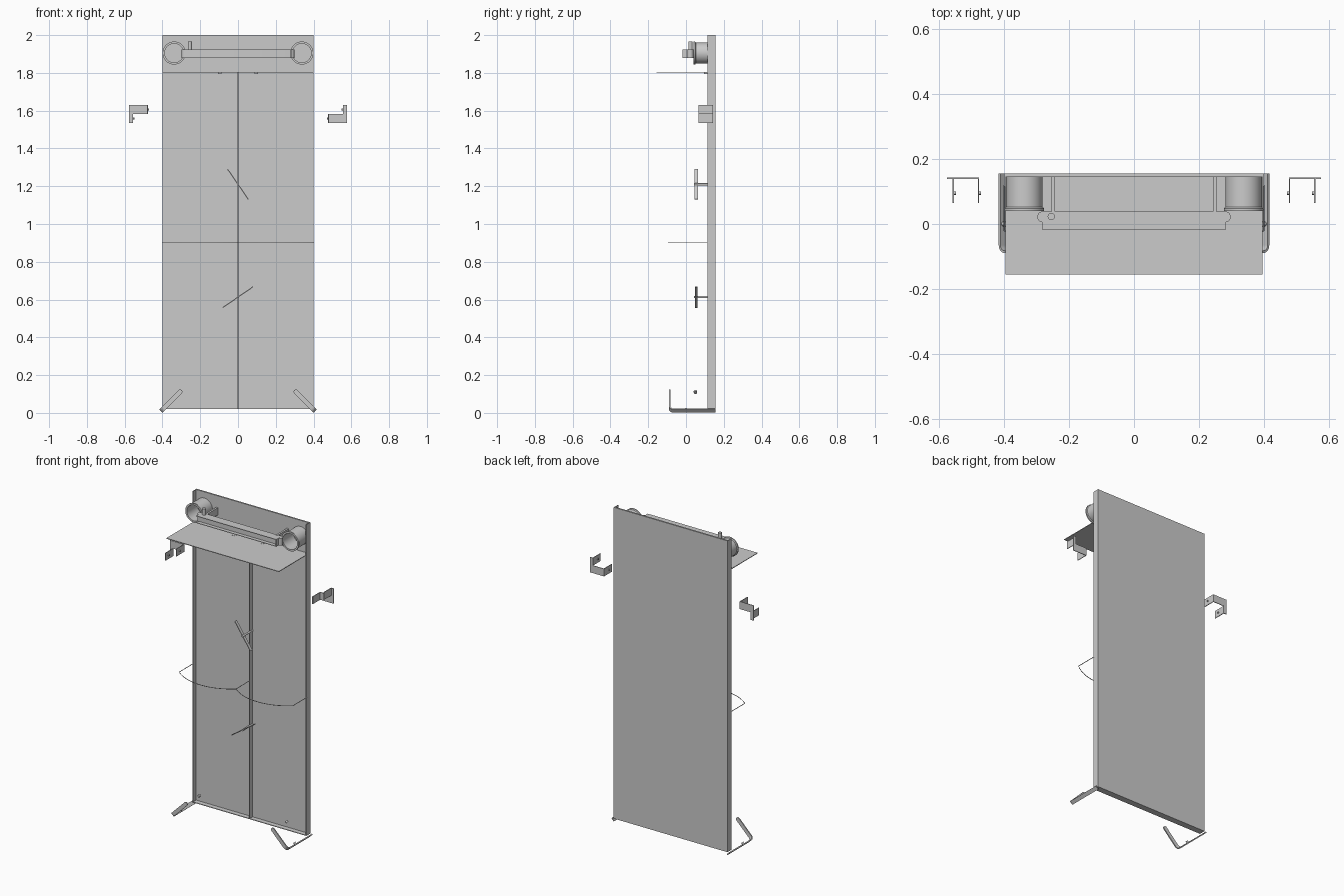
import bpy, bmesh
from math import sin, cos, pi, sqrt, atan2
from mathutils import Matrix, Vector

if "Cube" in bpy.data.objects:
    bpy.data.objects.remove(bpy.data.objects["Cube"])


def finish(name, bm, mirror=False, smooth=False):
    bmesh.ops.recalc_face_normals(bm, faces=bm.faces)
    me = bpy.data.meshes.new(name)
    bm.to_mesh(me)
    bm.free()
    ob = bpy.data.objects.new(name, me)
    bpy.context.collection.objects.link(ob)
    if mirror:
        ob.modifiers.new("mirror", 'MIRROR')
    if smooth:
        bpy.ops.object.select_all(action='DESELECT')
        ob.select_set(True)
        bpy.context.view_layer.objects.active = ob
        bpy.ops.object.shade_smooth_by_angle()
    return ob


def box(name, x, y, z, mirror=False, turn=None):
    """Box from ranges; turn = rotation about its centre, around y."""
    bm = bmesh.new()
    c = Vector(((x[0]+x[1])/2, (y[0]+y[1])/2, (z[0]+z[1])/2))
    m = Matrix.Translation(c)
    if turn is not None:
        m = m @ Matrix.Rotation(turn, 4, 'Y')
    bmesh.ops.create_cube(bm, size=1, matrix=m @ Matrix.Diagonal((x[1]-x[0], y[1]-y[0], z[1]-z[0], 1)))
    return finish(name, bm, mirror)


def rod(name, a, b, r, mirror=False, seg=20):
    a, b = Vector(a), Vector(b)
    bm = bmesh.new()
    m = Matrix.Translation((a+b)/2) @ (b-a).to_track_quat('Z', 'Y').to_matrix().to_4x4()
    bmesh.ops.create_cone(bm, cap_ends=True, segments=seg, radius1=r, radius2=r, depth=(b-a).length, matrix=m)
    return finish(name, bm, mirror, True)


def prism(name, pts, depth, m, mirror=False):
    """Outline in local xy, extruded evenly along local z."""
    bm = bmesh.new()
    f = bm.faces.new([bm.verts.new((p[0], p[1], -depth/2)) for p in pts])
    e = bmesh.ops.extrude_face_region(bm, geom=[f])
    bmesh.ops.translate(bm, verts=[v for v in e['geom'] if isinstance(v, bmesh.types.BMVert)], vec=(0, 0, depth))
    bm.transform(m)
    return finish(name, bm, mirror, True)


def lathe_y(name, prof, cx, cz, mirror=False):
    """Closed (radius, y) profile spun round a y axis."""
    bm = bmesh.new()
    vs = [bm.verts.new((cx+r, y, cz)) for r, y in prof]
    es = [bm.edges.new((vs[i], vs[(i+1) % len(vs)])) for i in range(len(vs))]
    bmesh.ops.spin(bm, geom=vs+es, cent=(cx, 0, cz), axis=(0, 1, 0), angle=2*pi, steps=40)
    bmesh.ops.remove_doubles(bm, verts=bm.verts, dist=1e-5)
    return finish(name, bm, mirror, True)


# Shallow open tray: back sheet, side flanges, bottom flange, divider
box("back_panel", (-.4, .4), (.145, .155), (.02, 2))
box("side_flange", (.396, .4), (.115, .146), (.02, 2), True)
box("bottom_flange", (-.398, .398), (.115, .146), (.02, .024))
box("centre_divider", (-.0015, .0015), (.115, .146), (.022, 1.802))

# Canopy shelf and its clips
box("canopy_shelf", (-.396, .396), (-.155, .146), (1.801, 1.805))
box("shelf_clip", (.087, .107), (.095, .115), (1.793, 1.806), True)

# Round open cups at the top corners
lathe_y("round_cup", [(.056, .145), (.056, .052), (.061, .048), (.061, .040), (.050, .040), (.050, .145)],
        -.338, 1.905, True)

# Rounded-end bar with channel lips, arms and a small post
yc, r = .022, .017
ends = [(s*.281 + s*r*cos(a), yc + s*r*sin(a)) for s in (1, -1)
        for a in [-pi/2 + i*pi/10 for i in range(11)]]
prism("cross_bar", ends, .045, Matrix.Translation((0, 0, 1.902)))
for n, z in (("upper", 1.922), ("lower", 1.879)):
    box(n + "_bar_lip", (-.282, .282), (-.018, .02), (z, z+.003))
box("bar_end_strip", (.277, .282), (-.018, .01), (1.879, 1.925))
box("bar_arm", (.243, .255), (.03, .146), (1.879, 1.925), True)
rod("bar_post", (-.255, .023, 1.90), (-.255, .023, 1.965), .011)

# Bent side clips; the right one is the left turned half round
for s, side in ((1, "left"), (-1, "right")):
    def part(n, x, y, z):
        zc = 1.583
        xs = sorted((s*x[0], s*x[1]))
        zs = sorted((zc + s*z[0], zc + s*z[1]))
        box(f"{side}_clip_{n}", xs, y, zs)
    part("plate", (-.576, -.477), (.139, .143), (0, .048))
    part("tab", (-.576, -.555), (.139, .143), (-.048, .002))
    part("outer_leg", (-.559, -.555), (.065, .141), (-.048, 0))
    part("inner_leg", (-.481, -.477), (.065, .141), (0, .048))
    for n, x, dz in (("outer", -.556, -.024), ("inner", -.478, .024)):
        rod(f"{side}_clip_{n}_peg", (s*x, .095, 1.583+s*dz), (s*(x+.007), .095, 1.583+s*dz), .005)

# Slanted handles on stems
for n, dx, dz, z, y in (("upper", .11, -.16, 1.21, (.045, .064)), ("lower", .16, .11, .613, (.048, .062))):
    L = sqrt(dx*dx + dz*dz)
    box(n + "_handle_blade", (-L/2, L/2), y, (z-.0025, z+.0025), turn=-atan2(dz, dx))
    rod(n + "_handle_stem", (0, .042, z), (0, .146, z), .006)

# Two bowed wire rails
for n, x0 in (("left", -.4), ("right", 0)):
    R = (.2**2 + .073**2) / (2*.073)
    half = atan2(.2, R-.073)
    arc = [(x0+.2 + R*sin(t), -.093 + R - R*cos(t)) for t in [half*(i/12-1) for i in range(25)]]
    pts = [(x0, .12)] + arc + [(x0+.4, .12)]
    cu = bpy.data.curves.new(n + "_wire_rail", 'CURVE')
    cu.dimensions = '3D'
    cu.bevel_depth, cu.bevel_resolution = .002, 1
    sp = cu.splines.new('POLY')
    sp.points.add(len(pts)-1)
    for p, q in zip(sp.points, pts):
        p.co = (q[0], q[1], .9, 1)
    bpy.context.collection.objects.link(bpy.data.objects.new(n + "_wire_rail", cu))

# Bent flat-strip feet, tilted 45 degrees
h = 1/sqrt(2)
foot = Matrix(((h, 0, -h, -.406), (0, 1, 0, 0), (h, 0, h, .012), (0, 0, 0, 1)))
t = .007


def bend(rad):
    return [(.0245 - t/2 - rad*cos(a), -.065 - rad*sin(a)) for a in [i*pi/12 for i in range(7)]]


outline = ([(-t/2, .155)] + bend(.0245) + [(.141, -.0895), (.141, -.0895+t)]
           + bend(.0245-t)[::-1] + [(t/2, .155)])
prism("foot_strip", outline, .024, foot, True)
rod("foot_strip_end", foot @ Vector((.141, -.0895, 0)), foot @ Vector((.141, -.0895+t, 0)), .012, True)
rod("foot_rail_peg", foot @ Vector((0, 0, 0)), foot @ Vector((.014, 0, 0)), .007, True)
rod("loose_peg", foot @ Vector((.134, .05, 0)), foot @ Vector((.146, .05, 0)), .009, True)
